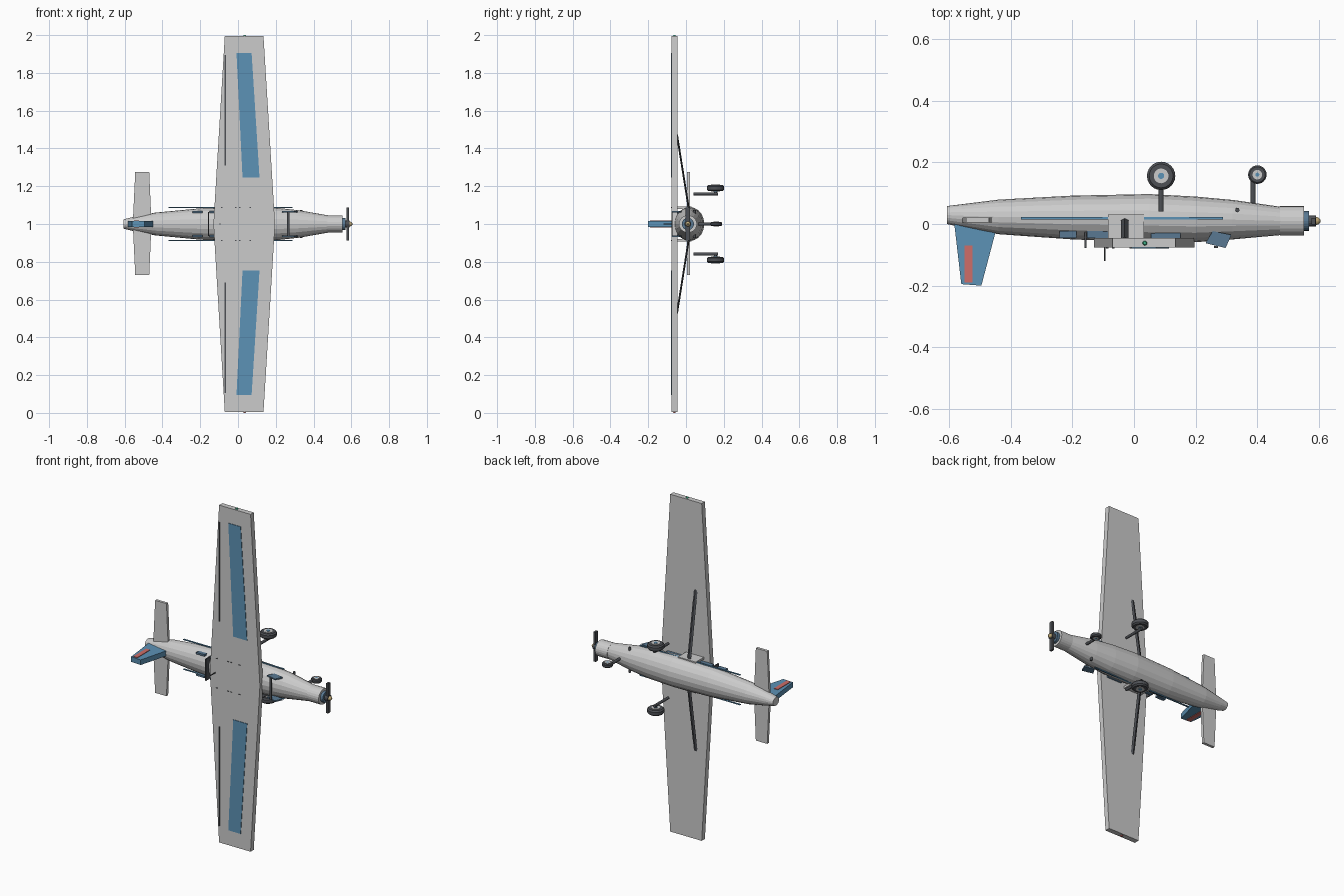
import bpy, bmesh, math
from mathutils import Vector

if "Cube" in bpy.data.objects:
    bpy.data.objects.remove(bpy.data.objects["Cube"])

def mat(name, rgb):
    m = bpy.data.materials.new(name)
    m.diffuse_color = (*rgb, 1)
    m.use_nodes = True
    m.node_tree.nodes["Principled BSDF"].inputs["Base Color"].default_value = m.diffuse_color
    return m

BLUE = mat("blue", (0.107, 0.287, 0.467))
RED = mat("red", (0.62, 0.155, 0.14))
DARK = mat("dark", (0.075, 0.08, 0.09))
GLASS = mat("glass", (0.1, 0.19, 0.29))
GOLD = mat("gold", (0.55, 0.42, 0.2))
GREEN = mat("green", (0.05, 0.45, 0.25))

def loft(name, rings, material=None):
    """Skin matching point rings and cap both ends."""
    bm = bmesh.new()
    vs = [[bm.verts.new(p) for p in r] for r in rings]
    n = len(vs[0])
    for a, b in zip(vs, vs[1:]):
        for i in range(n):
            bm.faces.new((a[i], a[(i + 1) % n], b[(i + 1) % n], b[i]))
    bm.faces.new(vs[0][::-1])
    bm.faces.new(vs[-1])
    bmesh.ops.recalc_face_normals(bm, faces=bm.faces)
    me = bpy.data.meshes.new(name)
    bm.to_mesh(me)
    bm.free()
    ob = bpy.data.objects.new(name, me)
    bpy.context.collection.objects.link(ob)
    if material:
        me.materials.append(material)
    return ob

def plate(name, pts, z0, z1, material=None):
    """Extrude an x-y outline along z."""
    return loft(name, [[(x, y, z) for x, y in pts] for z in (z0, z1)], material)

def box(name, x, y, z, material=None):
    return plate(name, [(x[0], y[0]), (x[1], y[0]), (x[1], y[1]), (x[0], y[1])], *z, material)

def slab(name, spans, y, material=None):
    """Flat surface from (z, x0, x1) stations between two y levels."""
    return loft(name, [[(a, y[0], z), (b, y[0], z), (b, y[1], z), (a, y[1], z)]
                       for z, a, b in spans], material)

def body_x(name, stations, n, material=None):
    """Elliptical body along x from (x, y centre, y radius, z radius)."""
    return loft(name, [[(x, cy + ry * math.cos(2 * math.pi * i / n),
                         1 + rz * math.sin(2 * math.pi * i / n)) for i in range(n)]
                       for x, cy, ry, rz in stations], material)

def rod(name, a, b, r, material=None, n=12, r2=None):
    a, b = Vector(a), Vector(b)
    q = (b - a).to_track_quat('Z', 'Y')
    return loft(name, [[p + q @ Vector((s * math.cos(2 * math.pi * i / n),
                                        s * math.sin(2 * math.pi * i / n), 0)) for i in range(n)]
                       for p, s in ((a, r), (b, r if r2 is None else r2))], material)

def wheel(name, x, y, z, r, w):
    # tyre with rounded shoulders, hub and cap
    prof = [(-w, r * .84), (-w * .55, r), (w * .55, r), (w, r * .84)]
    loft(name + "_tyre", [[(x + s * math.cos(2 * math.pi * i / 24),
                            y + s * math.sin(2 * math.pi * i / 24), z + d) for i in range(24)]
                          for d, s in prof], DARK)
    rod(name + "_hub", (x, y, z - w * 1.12), (x, y, z + w * 1.12), r * .52, None, 20)
    rod(name + "_cap", (x, y, z - w * 1.25), (x, y, z + w * 1.25), r * .22, BLUE)

# fuselage, cowl, spinner
body_x("fuselage", [(-.607, .029, .029, .024), (-.56, .027, .037, .036), (-.44, .023, .056, .06),
                    (-.2, .021, .071, .083), (.05, .019, .078, .09), (.2, .015, .074, .086),
                    (.32, .014, .064, .073), (.475, .010, .046, .046)], 20)
body_x("cowl", [(.474, .010, .048, .046), (.552, .010, .048, .046)], 24)
body_x("cowl_ring", [(.55, .010, .032, .032), (.568, .010, .032, .032)], 24, GLASS)
body_x("prop_hub", [(.566, .010, .018, .018), (.59, .010, .018, .018)], 16, DARK)
body_x("spinner", [(.588, .010, .014, .014), (.598, .010, .011, .011), (.605, .010, .004, .004)], 16, GOLD)
box("propeller", (.575, .588), (-.002, .02), (.913, 1.088), DARK)

# wing and horizontal tail
slab("wing", [(.006, -.07, .135), (1, -.13, .196), (1.994, -.07, .135)], (-.076, -.046))
slab("tailplane", [(.73, -.544, -.47), (1, -.557, -.458), (1.275, -.544, -.47)], (.005, .021))

# fin with stripe
plate("fin", [(-.585, .02), (-.44, .02), (-.45, -.03), (-.495, -.2), (-.56, -.195)], .985, 1.015, BLUE)
box("fin_stripe", (-.55, -.524), (-.19, -.07), (.982, 1.018), RED)

# nose gear
rod("nose_leg", (.386, .065, 1), (.386, .16, 1), .008, DARK)
wheel("nose_wheel", .4, .16, 1, .03, .011)

# antenna and windscreen bar
rod("antenna", (-.095, -.07, 1), (-.095, -.12, 1), .003, DARK, 8)
box("windscreen_bar", (.259, .273), (-.078, -.071), (.936, 1.064), DARK)
box("rear_cabin_bar", (-.16, -.154), (-.078, -.016), (.936, 1.064), DARK)

# paired parts
for s, side in ((1, "left"), (-1, "right")):
    Z = lambda d: 1 + s * d
    slab("wing_panel_" + side, [(Z(.245), .024, .114), (Z(.905), -.008, .072)], (-.079, -.074), BLUE)
    box("aileron_gap_" + side, (-.072, -.064), (-.079, -.074), (Z(.31), Z(.895)), DARK)
    rod("tip_light_" + side, (.035, -.062, Z(.99)), (.035, -.062, Z(1.0)), .009,
        GREEN if s > 0 else RED, 12, .005)
    # wing strut
    loft("strut_" + side, [[(x - .012, y, z), (x, y - .005, z), (x + .012, y, z), (x, y + .005, z)]
                           for x, y, z in ((-.03, .018, Z(.06)), (-.03, -.048, Z(.475)))], DARK)
    # main gear
    rod("main_leg_" + side, (.088, .04, Z(.16)), (.088, .17, Z(.16)), .008, DARK)
    rod("main_axle_" + side, (.088, .156, Z(.155)), (.088, .156, Z(.19)), .007, DARK)
    wheel("main_wheel_" + side, .088, .156, Z(.19), .046, .016)
    # side stripe, door and handle
    box("side_stripe_" + side, (-.367, .288), (.014, .022), (Z(.085), Z(.09)), BLUE)
    box("door_" + side, (-.085, .032), (-.045, .03), (Z(.08), Z(.0925)))
    # windows
    for i, (a, b) in enumerate(((-.241, -.187), (-.152, -.06), (.055, .15))):
        box(f"window_{i}_{side}", (a, b), (-.045, -.022), (Z(.058), Z(.069)), GLASS)
    plate("windscreen_side_" + side, [(.255, -.023), (.316, -.035), (.297, -.078), (.232, -.062)],
          Z(.06), Z(.068), GLASS)
    rod("exhaust_" + side, (.335, .045, Z(.04)), (.335, .045, Z(.074)), .007, DARK)
    # fasteners on the wing root
    for i, x in enumerate((-.09, -.015, .005, .06)):
        box(f"fastener_{i}_{side}", (x, x + .008), (-.079, -.074), (Z(.085), Z(.089)), DARK)
